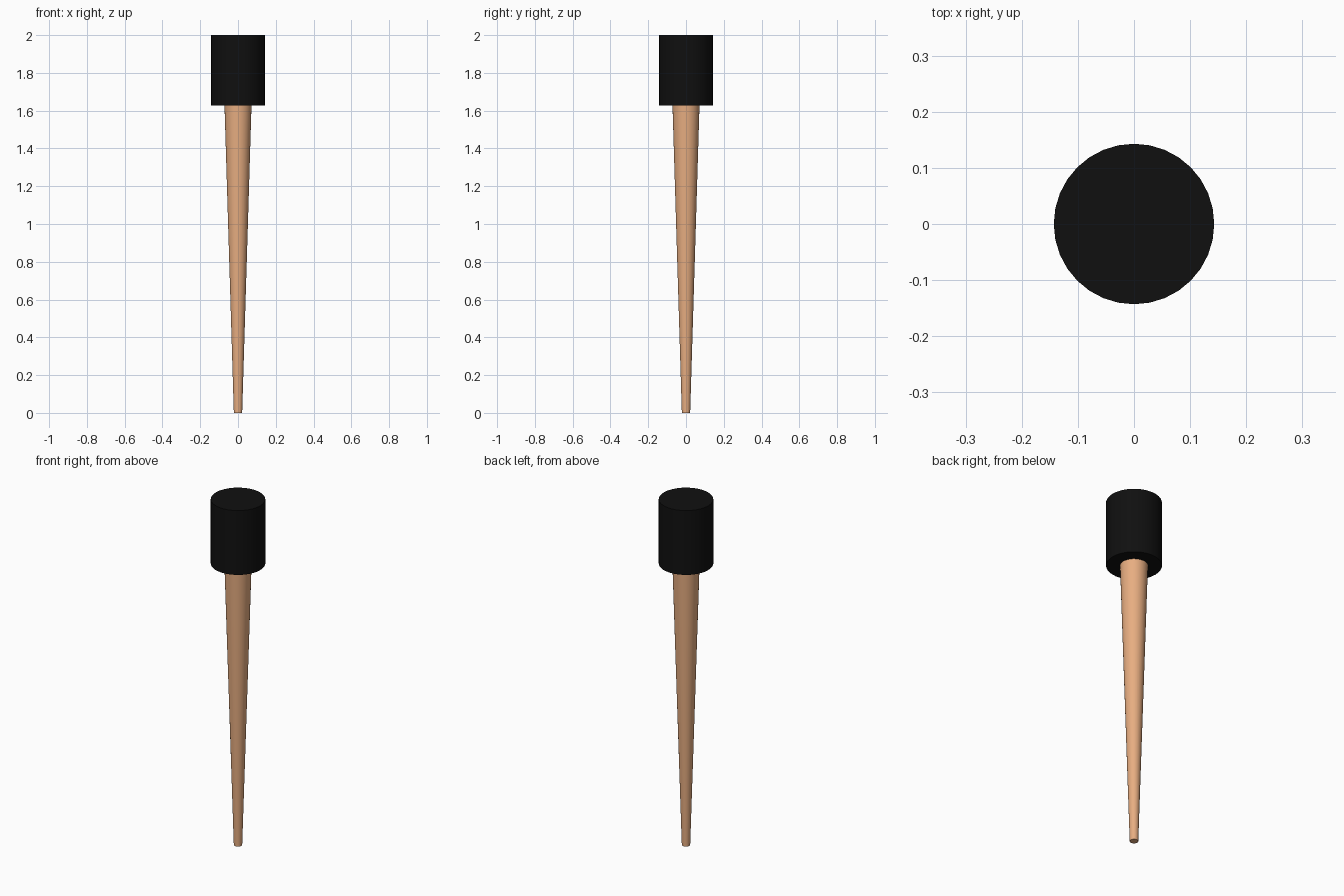
import bpy
import math

if "Cube" in bpy.data.objects:
    bpy.data.objects.remove(bpy.data.objects["Cube"])

SIDES = 32


def material(name, color):
    mat = bpy.data.materials.new(name)
    mat.diffuse_color = color
    mat.use_nodes = True
    mat.node_tree.nodes["Principled BSDF"].inputs["Base Color"].default_value = mat.diffuse_color
    return mat


def tapered_cylinder(name, r_bottom, r_top, z0, z1, mat):
    bpy.ops.mesh.primitive_cone_add(vertices=SIDES, radius1=r_bottom, radius2=r_top,
                                    depth=z1 - z0, location=(0, 0, (z0 + z1) / 2))
    obj = bpy.context.object
    obj.name = name
    obj.data.materials.append(mat)
    bpy.ops.object.shade_smooth_by_angle(angle=math.radians(30))
    return obj


# Tapered wooden shaft, narrow at the bottom
tapered_cylinder("shaft", 0.022, 0.0715, 0.0, 1.628,
                 material("wood", (0.8, 0.42, 0.22, 1)))

# Black cylindrical head
tapered_cylinder("head", 0.143, 0.143, 1.628, 2.0,
                 material("black", (0.005, 0.005, 0.005, 1)))
